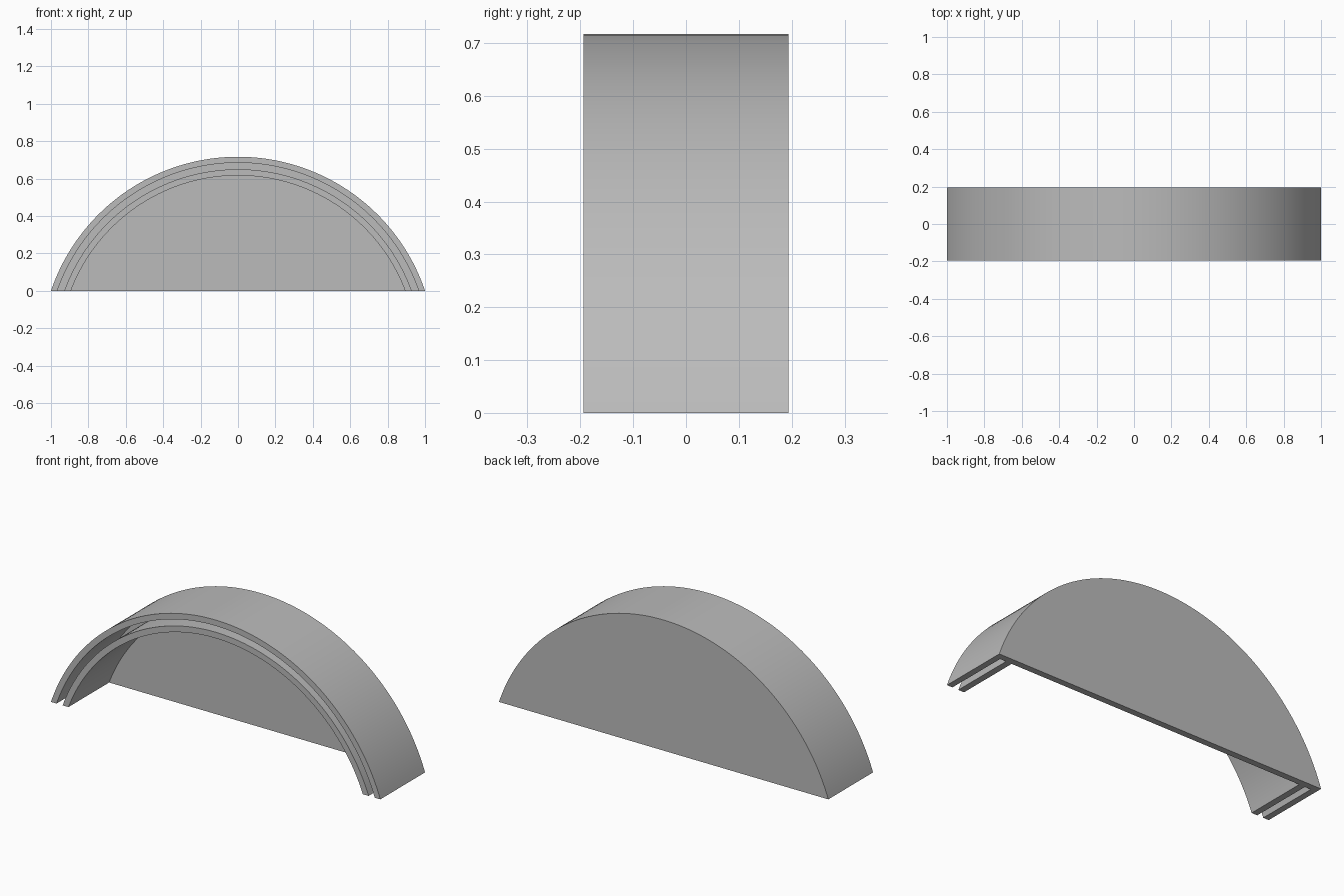
import bpy
import bmesh
import math

cube = bpy.data.objects.get("Cube")
if cube:
    bpy.data.objects.remove(cube, do_unlink=True)

CENTRE_Z = -0.339        # centre of the arcs, below the base
FRONT, BACK = -0.194, 0.194
PLATE = BACK - 0.035     # front of the back plate
OUTER, LIP, RIB, INNER = 1.056, 1.024, 0.989, 0.956
SEGMENTS = 96

# Plain grey
grey = bpy.data.materials.new("light grey")
grey.use_nodes = True
colour = (0.5, 0.5, 0.5, 1)
grey.diffuse_color = colour
grey.node_tree.nodes["Principled BSDF"].inputs["Base Color"].default_value = colour


def arc(bm, radius, y):
    """Arc of vertices from the right foot to the left foot, both on z = 0."""
    start = math.asin(-CENTRE_Z / radius)
    step = (math.pi - 2 * start) / SEGMENTS
    angles = [start + i * step for i in range(SEGMENTS + 1)]
    return [bm.verts.new((radius * math.cos(a), y, CENTRE_Z + radius * math.sin(a)))
            for a in angles]


# Arched cover: outer rim and inner rib with a groove between, closed at the back
section = [(OUTER, BACK), (OUTER, FRONT), (LIP, FRONT), (LIP, PLATE),
           (RIB, PLATE), (RIB, FRONT), (INNER, FRONT), (INNER, PLATE)]
bm = bmesh.new()
arcs = [arc(bm, r, y) for r, y in section]
for a, b in zip(arcs, arcs[1:]):
    for i in range(SEGMENTS):
        bm.faces.new((a[i], a[i + 1], b[i + 1], b[i]))

# Back plate, both sides, and the flat underside
bm.faces.new(arcs[0])
bm.faces.new(arcs[-1])
bm.faces.new([a[0] for a in arcs] + [a[-1] for a in reversed(arcs)])
bmesh.ops.recalc_face_normals(bm, faces=bm.faces[:])

mesh = bpy.data.meshes.new("arched_cover")
bm.to_mesh(mesh)
bm.free()
mesh.materials.append(grey)
cover = bpy.data.objects.new("arched_cover", mesh)
bpy.context.collection.objects.link(cover)

bpy.context.view_layer.objects.active = cover
cover.select_set(True)
bpy.ops.object.shade_smooth_by_angle(angle=math.radians(30))
